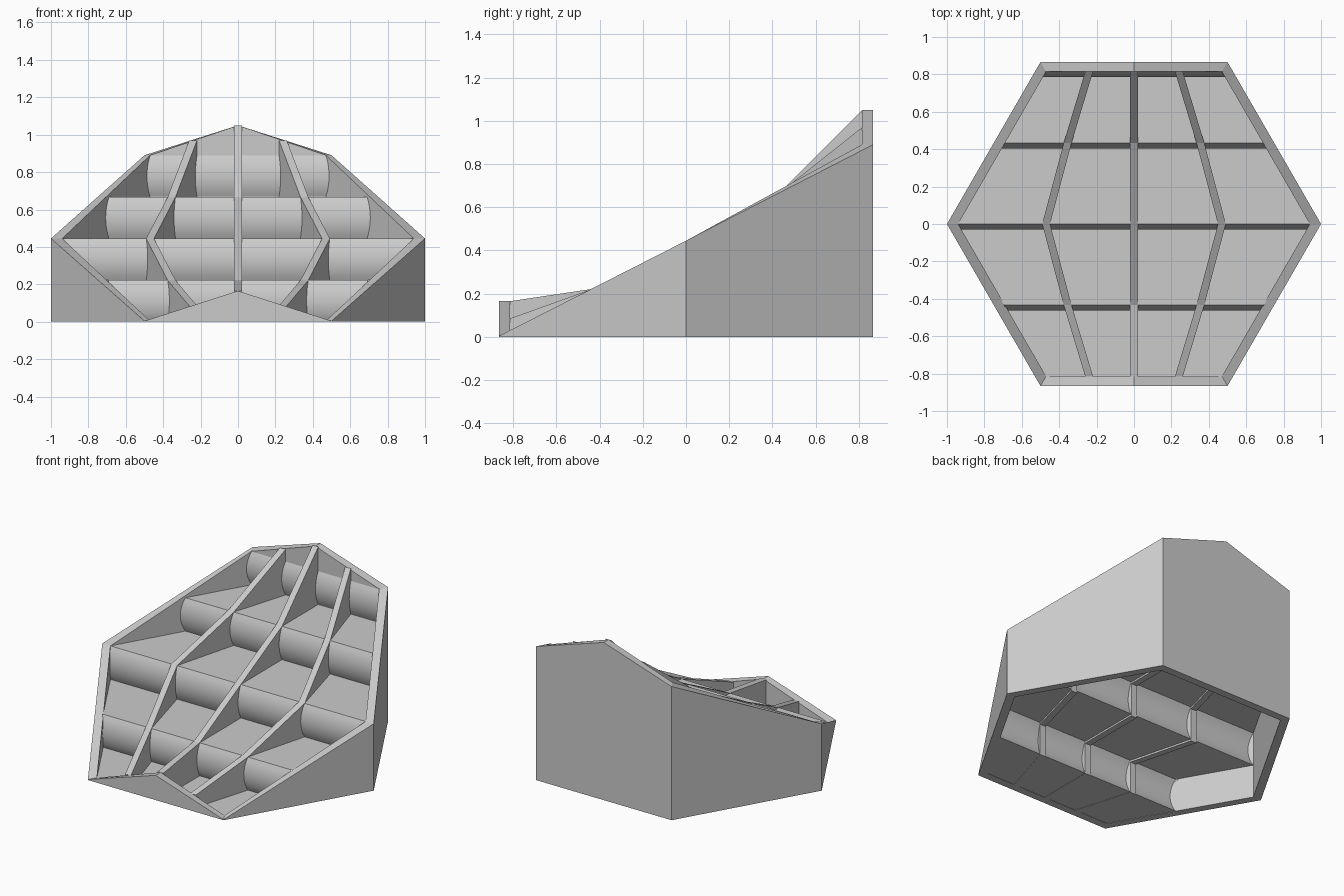
import bpy
import math

if "Cube" in bpy.data.objects:
    bpy.data.objects.remove(bpy.data.objects["Cube"])

ROWS = [-0.815, -0.433, 0.0, 0.433, 0.815]      # y of each riser
LEVELS = [0.0, 0.222, 0.445, 0.667, 0.89]       # z of each terrace
BULGE = 0.03


def make(name, verts, faces, smooth=False):
    mesh = bpy.data.meshes.new(name)
    mesh.from_pydata(verts, [], faces)
    mesh.update()
    ob = bpy.data.objects.new(name, mesh)
    bpy.context.collection.objects.link(ob)
    if smooth:
        bpy.ops.object.select_all(action='DESELECT')
        ob.select_set(True)
        bpy.context.view_layer.objects.active = ob
        bpy.ops.object.shade_smooth_by_angle(angle=math.radians(30))
    return ob


# Hexagonal outer wall: sloping rim with a gable at front and back
H = math.sqrt(3) / 2
rim = [(1, 0, .445), (.5, H, .89), (0, H, 1.05), (-.5, H, .89),
       (-1, 0, .445), (-.5, -H, 0.004), (0, -H, .165), (.5, -H, 0.004)]
verts, faces = [], []
for x, y, z in rim:
    verts += [(x, y, 0), (x, y, z), (x * .94, y * .94, z), (x * .94, y * .94, 0)]
n = len(rim)
for i in range(n):
    a, b = 4 * i, 4 * ((i + 1) % n)
    for k in range(4):
        m = (k + 1) % 4
        faces.append((a + k, b + k, b + m, a + m))
make("outer_wall", verts, faces)

# Stepped terraces with bulging risers, one folded sheet
profile = [(ROWS[0], 0.002)]
R = (0.1113 ** 2 + BULGE ** 2) / (2 * BULGE)
STEPS = 10
for i in range(1, 5):
    z0, z1 = LEVELS[i - 1], LEVELS[i]
    for s in range(STEPS + 1):
        t = 2 * s / STEPS - 1
        half = math.asin(0.1113 / R)
        dy = R * (math.cos(t * half) - math.cos(half))
        z = (z0 + z1) / 2 + (z1 - z0) / 2 * math.sin(t * half) / math.sin(half)
        profile.append((ROWS[i] - dy, max(z, 0.002)))
verts, faces = [], []
for y, z in profile:
    w = 0.945 - abs(y) / math.sqrt(3)
    verts += [(-w, y, z), (w, y, z)]
for i in range(len(profile) - 1):
    a = 2 * i
    faces.append((a, a + 1, a + 3, a + 2))
make("terraces", verts, faces, smooth=True)


# Ribs running front to back, bent outwards at the middle
def rib(name, xs, front, back, width=0.042):
    tops = [front] + LEVELS[1:4] + [back]
    verts, faces = [], []
    for i in range(4):
        base = max(0.0, LEVELS[i] - 0.012)
        b = len(verts)
        for j in (i, i + 1):
            for z in (base, tops[j]):
                for s in (-1, 1):
                    verts.append((xs[j] + s * width / 2, ROWS[j], z))
        faces += [tuple(b + k for k in f) for f in (
            (0, 1, 3, 2), (4, 6, 7, 5), (0, 4, 5, 1),
            (2, 3, 7, 6), (0, 2, 6, 4), (1, 5, 7, 3))]
    make(name, verts, faces)


rib("centre_rib", [0] * 5, .165, 1.05)
for side, tag in ((-1, "left"), (1, "right")):
    rib(tag + "_rib", [side * v for v in (.24, .355, .47, .355, .24)], .085, .97)
